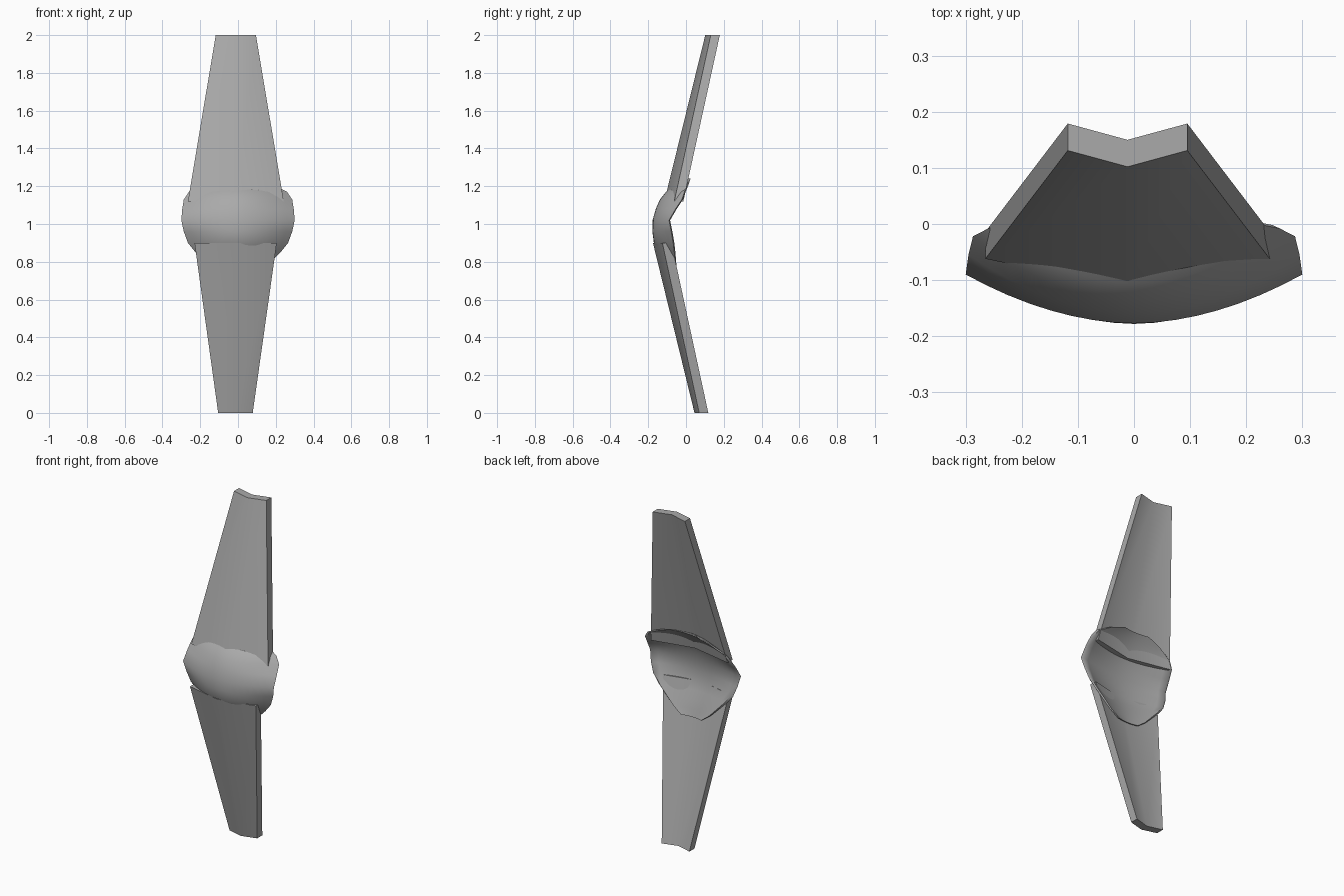
import bpy, bmesh

if "Cube" in bpy.data.objects:
    bpy.data.objects.remove(bpy.data.objects["Cube"], do_unlink=True)

grey = bpy.data.materials.new("mid grey")
grey.use_nodes = True
grey.diffuse_color = (0.4, 0.4, 0.4, 1)
grey.node_tree.nodes["Principled BSDF"].inputs["Base Color"].default_value = grey.diffuse_color


def finish(name, bm, angle):
    """Turn a bmesh into a smooth shaded object with sharp corners."""
    bmesh.ops.recalc_face_normals(bm, faces=bm.faces)
    mesh = bpy.data.meshes.new(name)
    bm.to_mesh(mesh)
    bm.free()
    mesh.materials.append(grey)
    obj = bpy.data.objects.new(name, mesh)
    bpy.context.collection.objects.link(obj)
    bpy.ops.object.select_all(action="DESELECT")
    obj.select_set(True)
    bpy.context.view_layer.objects.active = obj
    bpy.ops.object.shade_smooth_by_angle(angle=angle)


def limb(name, ends, thick=0.048):
    """Tapered V-section slab between two ends: z, left x, right x, middle y, edge y."""
    bm = bmesh.new()
    rings = []
    for z, x0, x1, mid, edge in ends:
        front = [(x0, edge), ((x0 + x1) / 2, mid), (x1, edge)]
        back = [(x, y + thick) for x, y in reversed(front)]
        rings.append([bm.verts.new((x, y, z)) for x, y in front + back])
    low, high = rings
    for i in range(6):
        j = (i + 1) % 6
        bm.faces.new((low[i], low[j], high[j], high[i]))
    for r in rings:
        bm.faces.new((r[0], r[1], r[4], r[5]))
        bm.faces.new((r[1], r[2], r[3], r[4]))
    finish(name, bm, 0.7)


limb("upper_limb", [(1.12, -0.265, 0.242, -0.115, -0.062),
                    (2.0, -0.118, 0.095, 0.102, 0.131)])
limb("lower_limb", [(0.0, -0.105, 0.078, 0.045, 0.07),
                    (0.9, -0.23, 0.205, -0.175, -0.125)])

# Cupped centre guard: z, half width, rim y, outer middle y, inner middle y
ROWS = [
    (1.24, 0.09, 0.018, 0.0, 0.014),
    (1.21, 0.18, 0.008, -0.055, -0.02),
    (1.17, 0.26, -0.008, -0.106, -0.05),
    (1.13, 0.287, -0.022, -0.138, -0.08),
    (1.08, 0.295, -0.055, -0.16, -0.1),
    (1.02, 0.3, -0.09, -0.177, -0.118),
    (0.96, 0.287, -0.078, -0.178, -0.122),
    (0.9, 0.265, -0.068, -0.17, -0.117),
    (0.85, 0.225, -0.062, -0.138, -0.102),
    (0.8, 0.175, -0.058, -0.1, -0.082),
    (0.75, 0.125, -0.055, -0.074, -0.068),
    (0.71, 0.07, -0.053, -0.062, -0.056),
]
N = 16
bm = bmesh.new()


def skin(inner):
    grid = []
    for z, w, rim, out_y, in_y in ROWS:
        mid = in_y if inner else out_y
        half = w * 0.95 if inner else w
        edge = rim + (0.006 if inner else 0)
        line = []
        for k in range(N + 1):
            t = 2 * k / N - 1
            y = edge + (mid - edge) * (1 - abs(t) ** 1.9)
            line.append(bm.verts.new((half * t, y, z)))
        grid.append(line)
    for a, b in zip(grid, grid[1:]):
        for k in range(N):
            bm.faces.new((a[k], a[k + 1], b[k + 1], b[k]))
    return grid


def border(grid):
    return (grid[0] + [r[-1] for r in grid[1:]]
            + grid[-1][-2::-1] + [r[0] for r in grid[-2:0:-1]])


# Close the rim between the two skins
outer, inner = border(skin(False)), border(skin(True))
for i in range(len(outer)):
    j = (i + 1) % len(outer)
    bm.faces.new((outer[i], outer[j], inner[j], inner[i]))
finish("centre_guard", bm, 0.8)
